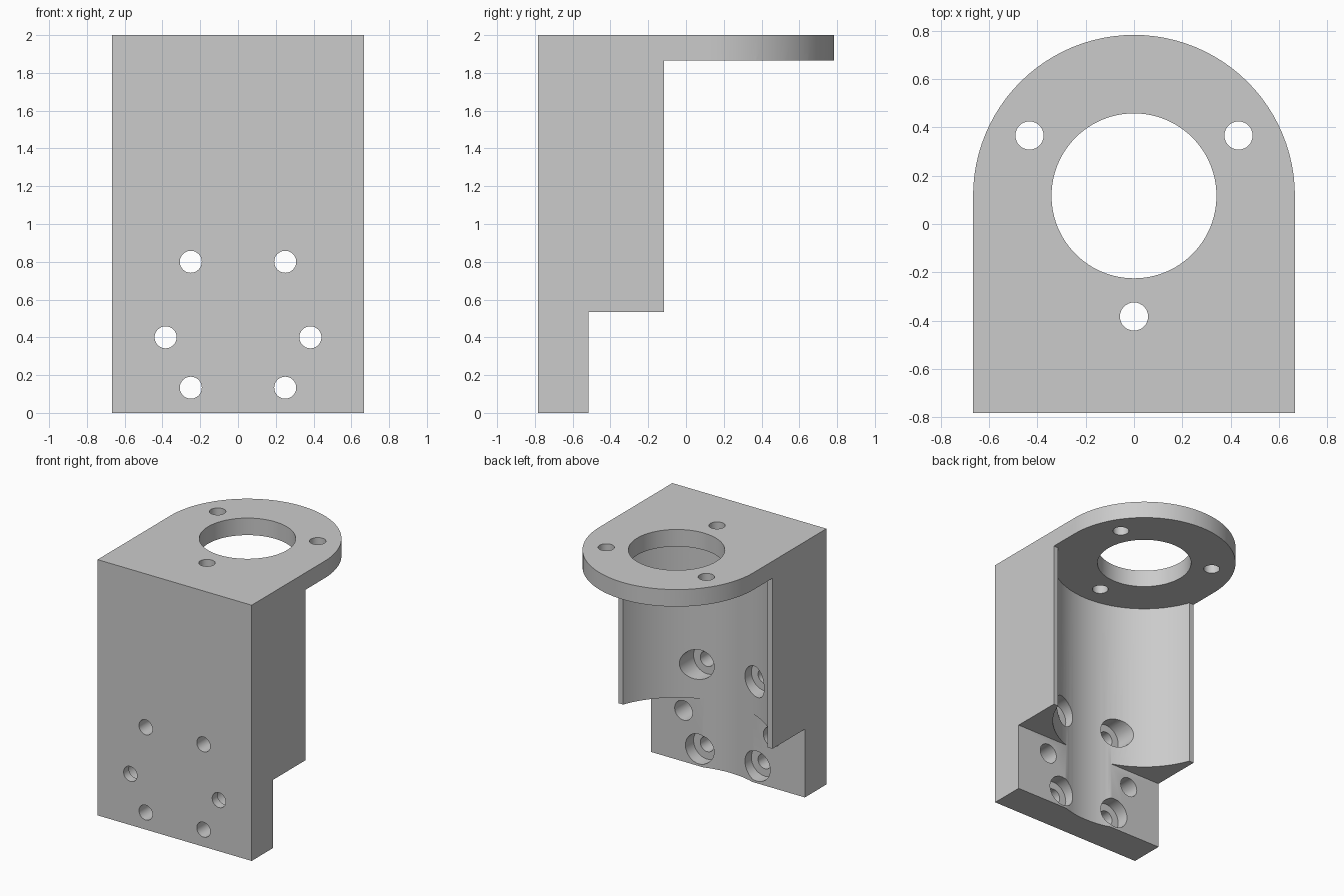
import bpy, bmesh
from math import sin, cos, pi, radians
from mathutils import Matrix, Vector

cube = bpy.data.objects.get("Cube")
if cube:
    bpy.data.objects.remove(cube, do_unlink=True)

MM = 1 / 30           # the part is drawn in millimetres, 60 tall
FRONT, BACK = -23.5, 23.5
AXIS_Y = 3.5          # centre of the round flange
SEGMENTS = 96

grey = bpy.data.materials.new("plain grey")
grey.use_nodes = True
grey.diffuse_color = (0.6, 0.6, 0.6, 1)
grey.node_tree.nodes["Principled BSDF"].inputs["Base Color"].default_value = (0.6, 0.6, 0.6, 1)


def make_object(name, bm):
    bmesh.ops.recalc_face_normals(bm, faces=bm.faces)
    mesh = bpy.data.meshes.new(name)
    bm.to_mesh(mesh)
    bm.free()
    mesh.materials.append(grey)
    obj = bpy.data.objects.new(name, mesh)
    bpy.context.collection.objects.link(obj)
    return obj


def prism(name, points, direction):
    """Extrude a closed outline along a direction."""
    bm = bmesh.new()
    face = bm.faces.new([bm.verts.new(Vector(p) * MM) for p in points])
    moved = bmesh.ops.extrude_face_region(bm, geom=[face])["geom"]
    bmesh.ops.translate(bm, vec=Vector(direction) * MM,
                        verts=[v for v in moved if isinstance(v, bmesh.types.BMVert)])
    return make_object(name, bm)


def rod(name, radius, start, end, segments=32):
    """Cylinder between two points."""
    a, b = Vector(start) * MM, Vector(end) * MM
    bm = bmesh.new()
    turn = (b - a).to_track_quat('Z', 'Y').to_matrix().to_4x4()
    bmesh.ops.create_cone(bm, cap_ends=True, segments=segments, radius1=radius * MM,
                          radius2=radius * MM, depth=(b - a).length,
                          matrix=Matrix.Translation((a + b) / 2) @ turn)
    return make_object(name, bm)


def combine(target, tool, operation):
    mod = target.modifiers.new("cut", 'BOOLEAN')
    mod.operation, mod.solver, mod.object = operation, 'EXACT', tool
    bpy.context.view_layer.objects.active = target
    bpy.ops.object.modifier_apply(modifier=mod.name)
    bpy.data.objects.remove(tool, do_unlink=True)


# Stepped side profile: foot, thick wall and top flange
side = [(-30, 0), (-15.5, 0), (-15.5, 16), (-3.5, 16), (-3.5, 56), (30, 56), (30, 60), (-30, 60)]
bracket = prism("mounting_bracket", [(-25, y, z) for y, z in side], (50, 0, 0))

# Rounded plan outline trims the profile
arc = [(20 * cos(pi * i / 48), AXIS_Y + 20 * sin(pi * i / 48), -3) for i in range(49)]
plan = prism("plan_outline", [(-20, FRONT, -3), (20, FRONT, -3)] + arc, (0, 0, 70))
combine(bracket, plan, 'INTERSECT')

# Round recess below the flange, and the large flange opening
cutters = [rod("round_recess", 20.04, (0, AXIS_Y, -3), (0, AXIS_Y, 56), SEGMENTS),
           rod("flange_opening", 10.25, (0, AXIS_Y, 50), (0, AXIS_Y, 65), SEGMENTS)]

# Three flange screw holes
for angle in (30, 150, 270):
    x, y = 15 * cos(radians(angle)), AXIS_Y + 15 * sin(radians(angle))
    cutters.append(rod("flange_hole", 1.75, (x, y, 50), (x, y, 65)))

# Wall screw holes, each with a wider bore from the back: x, z, bore radius, floor
for x, z, bore, floor in ((7.5, 24, 3.5, -18.5), (7.5, 4, 3.5, -18.5), (11.5, 12, 2.3, -21.5)):
    for s in (-1, 1):
        cutters.append(rod("wall_hole", 1.75, (s * x, -30, z), (s * x, 0, z)))
        cutters.append(rod("wall_bore", bore, (s * x, floor, z), (s * x, 0, z)))

for cutter in cutters:
    combine(bracket, cutter, 'DIFFERENCE')

# Smooth curved walls, sharp edges
bpy.ops.object.select_all(action='DESELECT')
bracket.select_set(True)
bpy.context.view_layer.objects.active = bracket
bpy.ops.object.shade_smooth_by_angle(angle=radians(30))
